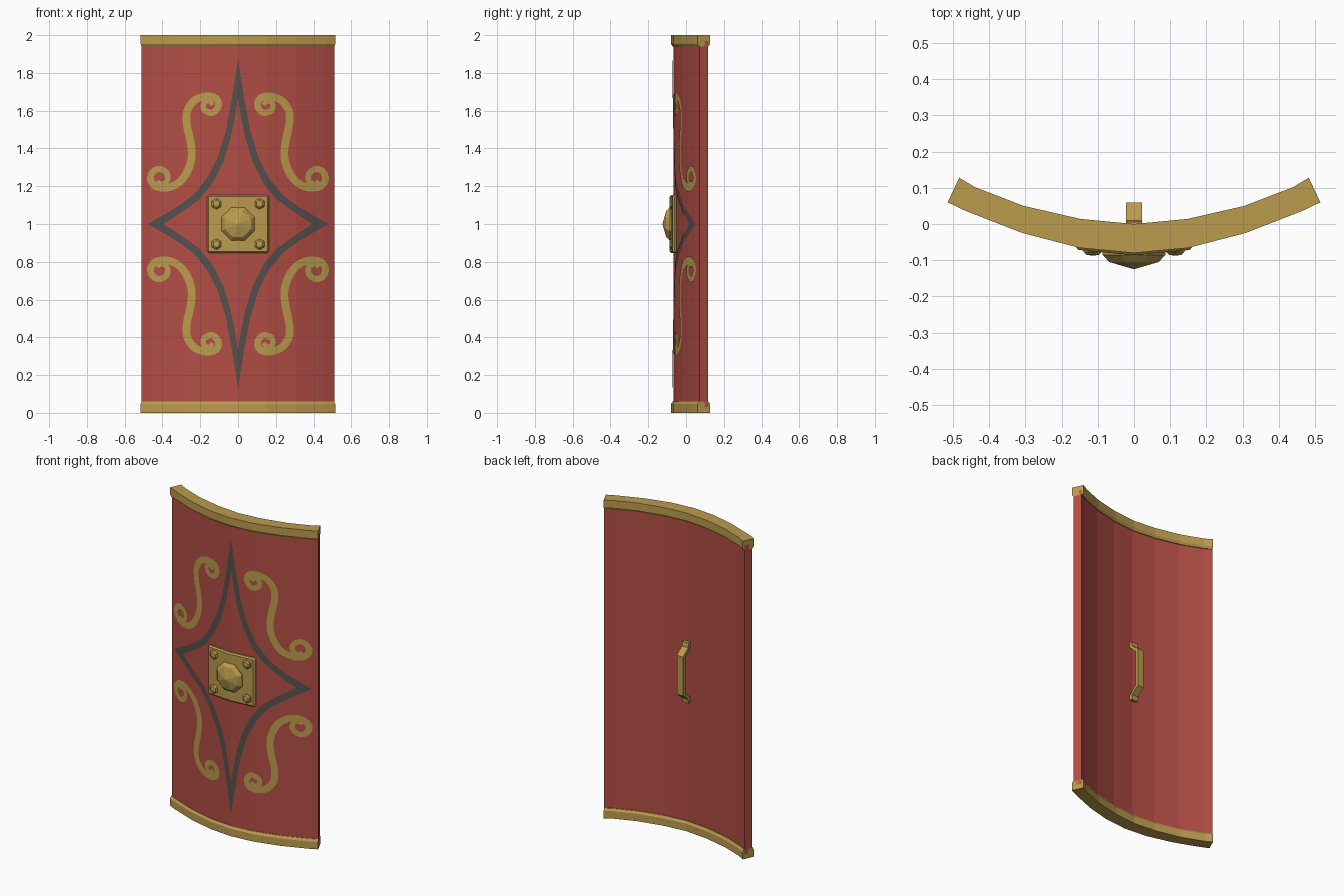
import bpy, bmesh, math
from mathutils import Vector

if "Cube" in bpy.data.objects:
    bpy.data.objects.remove(bpy.data.objects["Cube"])


def material(name, rgb):
    m = bpy.data.materials.new(name)
    m.diffuse_color = (*rgb, 1)
    m.use_nodes = True
    m.node_tree.nodes["Principled BSDF"].inputs["Base Color"].default_value = m.diffuse_color
    return m


RED = material("red_paint", (0.445, 0.074, 0.058))
GOLD = material("brass", (0.497, 0.328, 0.076))
GREY = material("dark_grey_paint", (0.091, 0.080, 0.072))

# Half of the curved plan outline (x, y), front and back edges of the rim
FRONT = [(0, -.08), (.15, -.066), (.308, -.025), (.465, .036), (.515, .06)]
BACK = [(0, 0), (.148, .014), (.305, .05), (.44, .102), (.483, .128)]


def outline(t):
    """Full left-to-right polyline, t of the way from front to back edge."""
    half = [Vector(a).lerp(Vector(b), t) for a, b in zip(FRONT, BACK)]
    return [Vector((-p.x, p.y)) for p in half[:0:-1]] + half


SKIN = outline(.16)


def surf(x):
    """y of the painted front face at x."""
    for a, b in zip(SKIN, SKIN[1:]):
        if x <= b.x:
            break
    return a.y + (b.y - a.y) * (x - a.x) / (b.x - a.x)


def finish(name, bm, mat, recalc=True):
    if recalc:
        bmesh.ops.recalc_face_normals(bm, faces=bm.faces)
    me = bpy.data.meshes.new(name)
    bm.to_mesh(me)
    bm.free()
    me.materials.append(mat)
    ob = bpy.data.objects.new(name, me)
    bpy.context.collection.objects.link(ob)
    return ob


def slab(name, rings, mat):
    """Loft of (z, front polyline, back polyline) rings with quad caps."""
    bm = bmesh.new()
    loops = []
    for z, f, b in rings:
        loops.append([bm.verts.new((p[0], p[1], z)) for p in list(f) + list(b)[::-1]])
    n = len(loops[0])
    for a, b in zip(loops, loops[1:]):
        for i in range(n):
            j = (i + 1) % n
            bm.faces.new((a[i], a[j], b[j], b[i]))
    for l in (loops[0], loops[-1]):
        for i in range(n // 2 - 1):
            bm.faces.new((l[i], l[i + 1], l[n - 2 - i], l[n - 1 - i]))
    return finish(name, bm, mat)


def turned(name, profile, sides, phase, x, z, mat):
    """Faceted stud around the y axis: (radius, y) profile ending in a point."""
    bm = bmesh.new()
    rings = []
    for r, y in profile[:-1]:
        rings.append([bm.verts.new((x + r * math.cos(phase + k * math.tau / sides), y,
                                    z + r * math.sin(phase + k * math.tau / sides)))
                      for k in range(sides)])
    tip = bm.verts.new((x, profile[-1][1], z))
    for k in range(sides):
        j = (k + 1) % sides
        for a, b in zip(rings, rings[1:]):
            bm.faces.new((a[k], a[j], b[j], b[k]))
        bm.faces.new((rings[-1][k], rings[-1][j], tip))
    bm.faces.new(rings[0])
    return finish(name, bm, mat)


def decal(name, ribbons, mat, lift):
    """Flat ribbons (left points, right points in x,z) wrapped on the front."""
    bm = bmesh.new()
    for left, right in ribbons:
        L = [bm.verts.new((p[0], 0, p[1])) for p in left]
        R = [bm.verts.new((p[0], 0, p[1])) for p in right]
        for i in range(len(L) - 1):
            bm.faces.new((L[i], L[i + 1], R[i + 1], R[i]))
    for p in SKIN[1:-1]:
        bmesh.ops.bisect_plane(bm, geom=bm.verts[:] + bm.edges[:] + bm.faces[:],
                               plane_co=(p.x, 0, 0), plane_no=(1, 0, 0))
    for v in bm.verts:
        v.co.y = surf(v.co.x) - lift
    bm.normal_update()
    bmesh.ops.reverse_faces(bm, faces=[f for f in bm.faces if f.normal.y > 0])
    return finish(name, bm, mat, recalc=False)


# Curved board
slab("shield_board", [(z, SKIN, outline(.82)) for z in (.03, 1.97)], RED)

# Top and bottom rims, chamfered towards the board
for name, zs in (("bottom_rim", (0, .046, .06)), ("top_rim", (2, 1.954, 1.94))):
    slab(name, [(z, outline(t), outline(1 - t)) for z, t in zip(zs, (0, 0, .12))], GOLD)

# Four-pointed star outline
outer = [(0, 1.87), (.035, 1.65), (.065, 1.49), (.105, 1.36), (.165, 1.24), (.235, 1.155), (.33, 1.085), (.478, 1)]
inner = [(0, 1.67), (.016, 1.57), (.04, 1.45), (.075, 1.335), (.135, 1.215), (.2, 1.135), (.28, 1.075), (.395, 1)]
corners = [(sx, sz) for sx in (-1, 1) for sz in (-1, 1)]


def flip(pts, sx, sz):
    return [(sx * x, 1 + sz * (z - 1)) for x, z in pts]


decal("star_outline", [(flip(outer, *c), flip(inner, *c)) for c in corners], GREY, .003)

# Scrollwork: one spline path, mirrored into four corners
path = [(.135, 1.63), (.15, 1.652), (.18, 1.64), (.18, 1.605), (.135, 1.588), (.104, 1.622), (.115, 1.664),
        (.165, 1.677), (.23, 1.655), (.27, 1.595), (.27, 1.52), (.252, 1.44), (.245, 1.36), (.265, 1.285),
        (.31, 1.222), (.375, 1.192), (.437, 1.2), (.463, 1.236), (.452, 1.275), (.415, 1.292), (.376, 1.268),
        (.376, 1.226), (.412, 1.212), (.432, 1.238)]
P = [Vector(p) for p in path]
P = [2 * P[0] - P[1]] + P + [2 * P[-1] - P[-2]]
curve = []
for a, b, c, d in zip(P, P[1:], P[2:], P[3:]):
    for k in range(3):
        t = k / 3
        curve.append(.5 * (2 * b + (c - a) * t + (2 * a - 5 * b + 4 * c - d) * t * t
                           + (3 * b - a - 3 * c + d) * t ** 3))
left, right = [], []
for i, p in enumerate(curve):
    d = (curve[min(i + 1, len(curve) - 1)] - curve[max(i - 1, 0)]).normalized()
    w = .012 + .009 * math.sin(math.pi * i / (len(curve) - 1))
    side = Vector((-d.y, d.x)) * w
    left.append(p + side)
    right.append(p - side)
decal("scrollwork", [(flip(left, *c), flip(right, *c)) for c in corners], GOLD, .004)

# Bent boss plate with bevelled edges
xs = (-.163, -.15, 0, .15, .163)
plate = slab("boss_plate", [(z, [(x, surf(x) - .019) for x in xs], [(x, surf(x) + .006) for x in xs])
                            for z in (.847, 1.153)], GOLD)
bev = plate.modifiers.new("bevel", 'BEVEL')
bev.width = .008
bev.segments = 1
bev.limit_method = 'ANGLE'
bev.angle_limit = math.radians(40)

# Central boss and corner rivets
turned("boss", [(.096, -.066), (.094, -.085), (.074, -.105), (0, -.125)], 8, math.pi / 8, 0, 1, GOLD)
for sx, sz in corners:
    y = surf(.115) - .019
    turned("rivet", [(.031, y + .008), (.029, y - .002), (.019, y - .01), (0, y - .012)], 6,
           math.pi / 2, sx * .114, 1 + sz * .107, GOLD)

# Back grip: side profile (y, z offset) extruded across x
out_half = [(-.025, .19), (.006, .19), (.01, .162), (.06, .122)]
in_half = [(-.025, .165), (-.012, .163), (-.006, .152), (.038, .112)]
out_p = out_half + [(y, -z) for y, z in out_half[::-1]]
in_p = in_half + [(y, -z) for y, z in in_half[::-1]]
grip = slab("grip", [(x, out_p, in_p) for x in (-.022, .022)], GOLD)
for v in grip.data.vertices:
    y, z, x = v.co
    v.co = (x, y, 1 + z)
